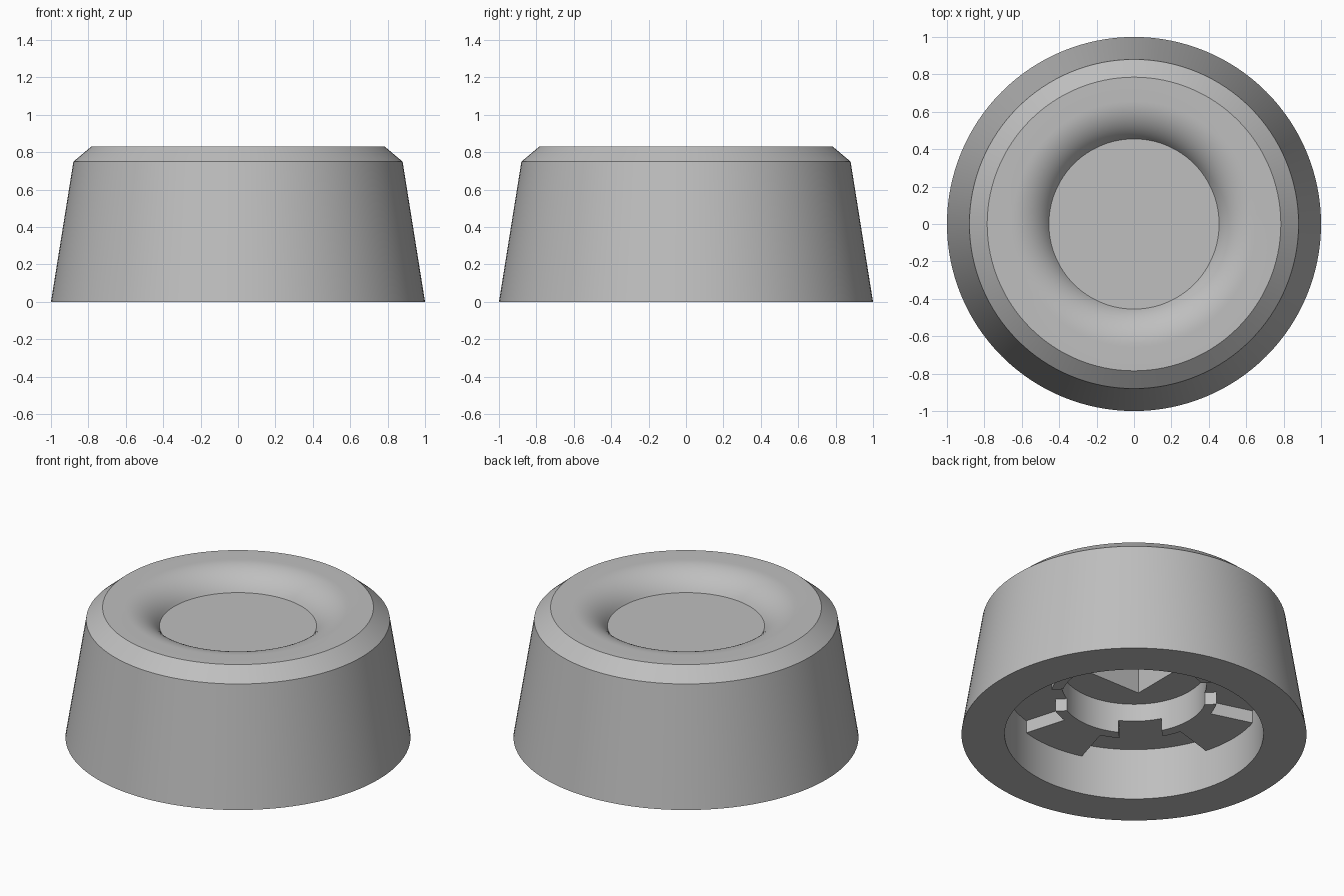
import bpy, bmesh
from math import radians, sin, cos, acos, asin, degrees, pi
from mathutils import Matrix, Vector

cube = bpy.data.objects.get("Cube")
if cube:
    bpy.data.objects.remove(cube, do_unlink=True)

SEGMENTS = 128
TOP, FLOOR = 0.83, 0.712            # rim height and dish floor height
CEILING, LOCK_BOTTOM = 0.33, 0.25   # cavity ceiling and locking ring underside
HOLE, TUBE, CAVITY = 0.42, 0.485, 0.75

grey = bpy.data.materials.new("plain grey")
grey.use_nodes = True
colour = (0.52, 0.52, 0.52, 1)
grey.diffuse_color = colour
grey.node_tree.nodes["Principled BSDF"].inputs["Base Color"].default_value = colour


def make_object(name, bm):
    mesh = bpy.data.meshes.new(name)
    bm.to_mesh(mesh)
    bm.free()
    mesh.materials.append(grey)
    for face in mesh.polygons:
        face.use_smooth = True
    mesh.set_sharp_from_angle(angle=radians(25))
    obj = bpy.data.objects.new(name, mesh)
    bpy.context.scene.collection.objects.link(obj)
    return obj


def lathe(name, profile):
    bm = bmesh.new()
    verts = [bm.verts.new((r, 0, z)) for r, z in profile]
    edges = [bm.edges.new(pair) for pair in zip(verts, verts[1:])]
    bmesh.ops.spin(bm, geom=verts + edges, cent=(0, 0, 0), axis=(0, 0, 1),
                   angle=2 * pi, steps=SEGMENTS)
    bmesh.ops.remove_doubles(bm, verts=bm.verts[:], dist=1e-4)
    bmesh.ops.recalc_face_normals(bm, faces=bm.faces[:])
    return make_object(name, bm)


def arc(radius, start, end, steps=12):
    angles = [radians(start + (end - start) * i / steps) for i in range(steps + 1)]
    return [Vector((radius * cos(a), radius * sin(a), LOCK_BOTTOM)) for a in angles]


# Knob body: rounded lip into the dish, chamfer, tapered wall, hollow underside
LIP = 0.23
end_angle = acos(1 - (TOP - FLOOR) / LIP)
lip_centre = 0.455 + LIP * sin(end_angle)
lip = []
for i in range(13):
    a = end_angle * (1 - i / 12)
    lip.append((lip_centre - LIP * sin(a), TOP - LIP * (1 - cos(a))))
body = lathe("knob_body", [(0, FLOOR)] + lip + [
    (0.785, TOP), (0.88, 0.75), (1, 0), (CAVITY, 0), (CAVITY, CEILING),
    (HOLE, CEILING), (HOLE, 0.443), (0, 0.443)])

# Square shaft socket cut into the underside
bm = bmesh.new()
bmesh.ops.create_cube(bm, size=1, matrix=Matrix.Translation((0, 0, 0.51))
                      @ Matrix.Diagonal((0.41, 0.41, 0.22, 1)))
cutter = make_object("socket_cutter", bm)
for face in cutter.data.polygons:
    face.use_smooth = False
cutter.hide_render = True
cutter.hide_viewport = True
cut = body.modifiers.new("socket", "BOOLEAN")
cut.operation = "DIFFERENCE"
cut.solver = "EXACT"
cut.object = cutter

# Locking ring: four tube segments, slotted on the diagonals, each with a rib
SLOT, RIB = 0.125, 16.3
inner = 45 - degrees(asin(SLOT / HOLE))
outer = 45 - degrees(asin(SLOT / TUBE))
outline = (arc(HOLE, inner, -inner) + arc(TUBE, -outer, -RIB)
           + arc(CAVITY, -RIB, RIB) + arc(TUBE, RIB, outer))
bm = bmesh.new()
for quarter in range(4):
    turn = Matrix.Rotation(quarter * pi / 2, 3, "Z")
    low = [bm.verts.new(turn @ p) for p in outline]
    high = [bm.verts.new(turn @ p + Vector((0, 0, CEILING - LOCK_BOTTOM))) for p in outline]
    bm.faces.new(low[::-1])
    for i in range(len(low)):
        j = (i + 1) % len(low)
        bm.faces.new((low[i], low[j], high[j], high[i]))
make_object("locking_ring", bm)
